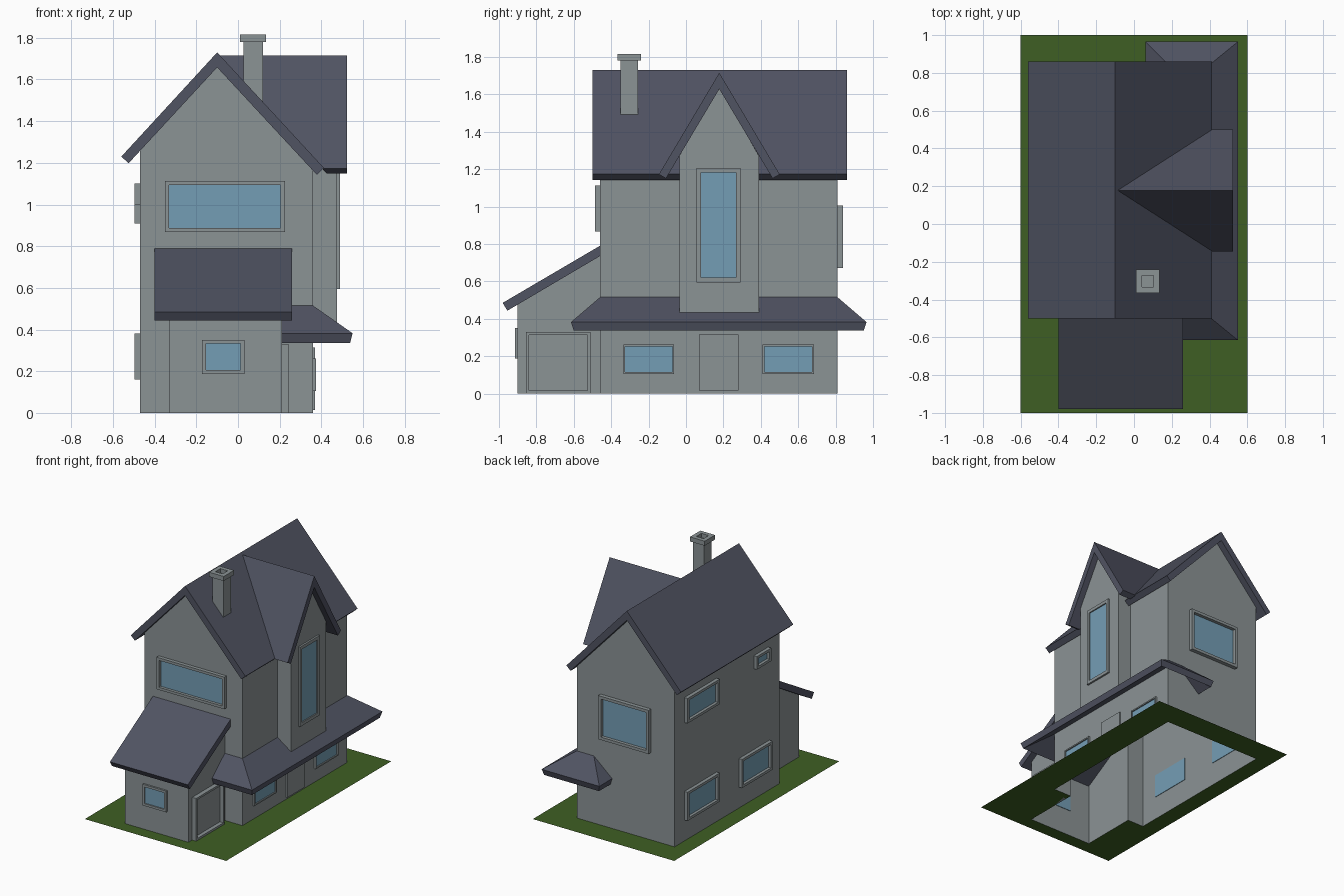
import bpy, bmesh

if "Cube" in bpy.data.objects:
    bpy.data.objects.remove(bpy.data.objects["Cube"])


def material(name, r, g, b):
    m = bpy.data.materials.new(name)
    lin = [((c / 255 + 0.055) / 1.055) ** 2.4 for c in (r, g, b)]
    m.diffuse_color = (*lin, 1)
    m.use_nodes = True
    m.node_tree.nodes["Principled BSDF"].inputs["Base Color"].default_value = m.diffuse_color
    return m


WALL = material("grey_wall", 139, 147, 149)
ROOF = material("slate_roof", 80, 83, 98)
GLASS = material("blue_glass", 116, 158, 181)
GRASS = material("green_grass", 62, 95, 35)


def mesh(name, verts, faces, mat, fix=True):
    me = bpy.data.meshes.new(name)
    me.from_pydata(verts, [], faces)
    me.materials.append(mat)
    bm = bmesh.new()
    bm.from_mesh(me)
    bmesh.ops.remove_doubles(bm, verts=bm.verts, dist=1e-5)
    if fix:
        bmesh.ops.recalc_face_normals(bm, faces=bm.faces)
    bm.to_mesh(me)
    bm.free()
    ob = bpy.data.objects.new(name, me)
    bpy.context.collection.objects.link(ob)
    return ob


def solid(name, start, end, mat):
    """Closed solid between two matching outlines."""
    n = len(start)
    faces = [(i, (i + 1) % n, n + (i + 1) % n, n + i) for i in range(n)]
    faces += [tuple(range(n)), tuple(range(n, 2 * n))]
    return mesh(name, start + end, faces, mat)


def box(name, x0, x1, y0, y1, z0, z1, mat):
    ring = [(x0, y0), (x1, y0), (x1, y1), (x0, y1)]
    return solid(name, [(*p, z0) for p in ring], [(*p, z1) for p in ring], mat)


def panels(name, polys, mat, fix=True):
    """Open sheet object made of separate polygons, welded where they meet."""
    verts, faces = [], []
    for p in polys:
        faces.append(tuple(range(len(verts), len(verts) + len(p))))
        verts += p
    return mesh(name, verts, faces, mat, fix)


def ring(name, outer, inner, place, d0, d1, mat):
    """Rectangular frame; place(u, v, d) maps to space."""
    def rect(r, d):
        a, b, c, e = r
        return [place(*p, d) for p in ((a, c), (b, c), (b, e), (a, e))]
    loops = [rect(outer, d0), rect(outer, d1), rect(inner, d1), rect(inner, d0)]
    faces = [(4 * k + i, 4 * k + (i + 1) % 4, 4 * ((k + 1) % 4) + (i + 1) % 4, 4 * ((k + 1) % 4) + i)
             for k in range(4) for i in range(4)]
    return mesh(name, sum(loops, []), faces, mat)


def window(name, axis, plane, s, u0, u1, z0, z1, depth=0.027, w=0.02, fill=GLASS):
    def place(u, v, d):
        return (plane + s * d, u, v) if axis == 'x' else (u, plane + s * d, v)
    inner = (u0 + w, u1 - w, z0 + w, z1 - w)
    ring(name + "_frame", (u0, u1, z0, z1), inner, place, 0, depth, WALL)
    a, b, c, e = inner
    pts = ((a, c), (b, c), (b, e), (a, e))
    solid(name + "_pane", [place(*p, -0.004) for p in pts], [place(*p, 0.005) for p in pts], fill)


# Lawn with an opening under the house
lawn = [(-.6, -.47, -1, 1), (.36, .6, -1, 1), (-.47, .36, .81, 1), (-.47, .36, -1, -.9),
        (-.47, -.33, -.9, -.46), (.21, .36, -.9, -.46)]
panels("lawn", [[(a, c, 0), (b, c, 0), (b, d, 0), (a, d, 0)] for a, b, c, d in lawn], GRASS, False)

# Main house walls, open below and towards the annex
L, R, F, B = -.47, .36, -.46, .81
top = [(R, 1.17), (-.1, 1.668), (L, 1.266)]
front = [(L, 0), (-.33, 0), (-.33, .74), (.21, .74), (.21, 0), (R, 0)] + top
back = [(L, 0), (R, 0)] + top
panels("house_walls", [
    [(x, F, z) for x, z in front],
    [(x, B, z) for x, z in reversed(back)],
    [(L, B, 0), (L, F, 0), (L, F, 1.266), (L, B, 1.266)],
    [(R, F, 0), (R, B, 0), (R, B, 1.17), (R, F, 1.17)]], WALL, False)

# Annex walls
side = [(-.9, 0), (F, 0), (F, .745), (-.9, .487)]
panels("annex_walls", [
    [(.21, y, z) for y, z in side],
    [(-.33, y, z) for y, z in reversed(side)],
    [(-.33, -.9, 0), (.21, -.9, 0), (.21, -.9, .487), (-.33, -.9, .487)]], WALL, False)

# Upper bay standing on the porch roof
gable = [(-.035, .43), (.39, .43), (.39, 1.27), (.178, 1.635), (-.035, 1.27)]
solid("bay_walls", [(.36, y, max(z, .5)) for y, z in gable], [(.475, y, z) for y, z in gable], WALL)

# Main gable roof
prof = [(-.56, 1.23), (-.1, 1.73), (.413, 1.175), (.378, 1.143), (-.1, 1.658), (-.525, 1.198)]
solid("main_roof", [(x, -.5, z) for x, z in prof], [(x, .86, z) for x, z in prof], ROOF)

# Bay gable roof, back end follows the main slope
prof = [(-.145, 1.172), (.178, 1.715), (.501, 1.172), (.463, 1.15), (.178, 1.628), (-.107, 1.15)]
solid("bay_roof", [(-.11 + (1.73 - z) / 1.085, y, z) for y, z in prof],
      [(.523, y, z) for y, z in prof], ROOF)

# Annex lean-to roof
prof = [(-.98, .485), (F, .79), (F, .735), (-.955, .443)]
solid("annex_roof", [(-.4, y, z) for y, z in prof], [(.26, y, z) for y, z in prof], ROOF)

# Porch roof wrapping around the right side with hipped corners
inner = [(.21, F), (R, F), (R, B), (.215, B), (.215, B)]
outer = [(.21, -.615), (.55, -.615), (.55, .965), (.06, .965), (.06, B)]
low = [(.21, -.6), (.538, -.6), (.538, .95), (.073, .95), (.073, B)]
rows = [(inner, .515), (outer, .382), (low, .336), (inner, .46)]
verts = [(x, y, z) for pts, z in rows for x, y in pts]
faces = [(5 * k + i, 5 * k + i + 1, 5 * k + i + 6, 5 * k + i + 5) for k in range(3) for i in range(4)]
faces += [(15 + i, 16 + i, i + 1, i) for i in range(3)]
faces += [(0, 5, 10, 15), (4, 9, 14, 19)]
# the pinched hip end uses triangles
faces = [(3, 8, 9) if f == (3, 4, 9, 8) else (13, 14, 18) if f == (13, 14, 19, 18)
         else (3, 9, 14, 18) if f == (4, 9, 14, 19) else f for f in faces]
mesh("porch_roof", verts, faces, ROOF)

# Chimney
box("chimney_stack", .027, .12, -.35, -.257, 1.45, 1.782, WALL)
ring("chimney_cap", (.01, .135, -.366, -.241), (.042, .103, -.334, -.273),
     lambda u, v, d: (u, v, d), 1.78, 1.815, WALL)

# Windows
window("front_window", 'y', F, -1, -.35, .225, .867, 1.113)
window("annex_window", 'y', -.9, -1, -.172, .03, .187, .35, .014, .018)
window("bay_window", 'x', .475, 1, .055, .292, .595, 1.207, .014, .025)
window("back_window", 'y', B, 1, -.27, .157, .67, 1.005, .03, .022)
for i, (y0, y1) in enumerate([(-.335, -.063), (.41, .685)]):
    window(f"right_window_{i}", 'x', R, 1, y0, y1, .105, .262, .014, .01)
for i, (y0, y1, z0, z1) in enumerate([(.3, .69, .16, .38), (-.34, .03, .16, .38),
                                      (.3, .69, .908, 1.1), (-.325, -.15, 1.0, 1.1)]):
    window(f"left_window_{i}", 'x', L, -1, y0, y1, z0, z1)

# Doors
box("front_door", R - .004, R + .01, .07, .28, .015, .315, WALL)
window("annex_door", 'x', .21, 1, -.855, -.51, 0, .328, .034, .016, WALL)
